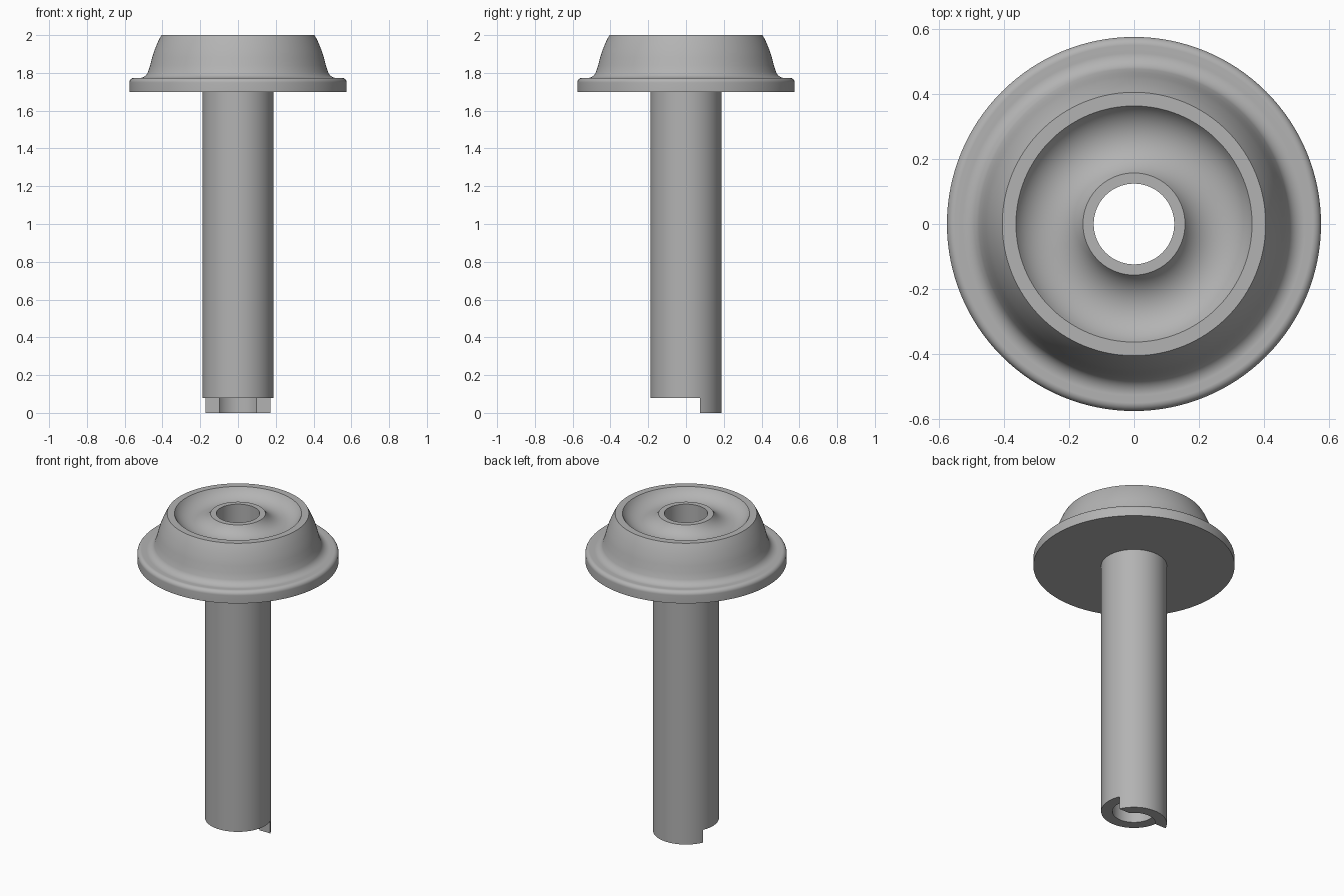
import bpy, bmesh, math
from mathutils import Vector

cube = bpy.data.objects.get("Cube")
if cube:
    bpy.data.objects.remove(cube, do_unlink=True)

STEPS = 128
BORE, SHAFT = 0.124, 0.188
HUB, LIP, RIM = 0.157, 0.363, 0.405
FLANGE_Z, TOP = 1.70, 2.0

steel = bpy.data.materials.new("steel grey")
steel.use_nodes = True
grey = (0.45, 0.45, 0.45, 1)
steel.diffuse_color = grey
steel.node_tree.nodes["Principled BSDF"].inputs["Base Color"].default_value = grey


def arc(cx, cz, radius, start, end, n):
    """Points on an arc in the radius/height plane, angles in degrees."""
    angles = [math.radians(start + (end - start) * i / n) for i in range(n + 1)]
    return [(cx + radius * math.cos(a), cz + radius * math.sin(a)) for a in angles]


def lathe(name, profile):
    """Revolve a closed radius/height profile about z."""
    bm = bmesh.new()
    verts = [bm.verts.new((r, 0, z)) for r, z in profile]
    edges = [bm.edges.new((v, verts[i - 1])) for i, v in enumerate(verts)]
    bmesh.ops.spin(bm, geom=verts + edges, cent=(0, 0, 0), axis=(0, 0, 1),
                   angle=math.tau, steps=STEPS, use_duplicate=False)
    bmesh.ops.remove_doubles(bm, verts=bm.verts[:], dist=1e-5)
    bmesh.ops.recalc_face_normals(bm, faces=bm.faces[:])
    mesh = bpy.data.meshes.new(name)
    bm.to_mesh(mesh)
    bm.free()
    mesh.materials.append(steel)
    obj = bpy.data.objects.new(name, mesh)
    bpy.context.collection.objects.link(obj)
    return obj


# Hollow shaft running up into the flanged wheel
profile = [(BORE, 0), (SHAFT, 0), (SHAFT, FLANGE_Z)]
# Flange with a rounded shoulder
profile += [(0.575, FLANGE_Z)] + arc(0.55, 1.749, 0.025, 0, 90, 8)
# Hollow fillet up to the tread
profile += arc(0.525, 1.824, 0.052, 270, 203, 8)
# Tapered tread, curving in towards the rim
profile += [(0.465, 1.84), (0.455, 1.88), (0.444, 1.915), (0.432, 1.945),
            (0.419, 1.975), (RIM, TOP)]
# Dished face between rim and hub
half = (LIP - HUB) / 2
slope = 60
radius = half / math.sin(math.radians(slope))
centre_z = TOP + radius * math.cos(math.radians(slope))
profile += arc((LIP + HUB) / 2, centre_z, radius, 270 + slope, 270 - slope, 20)
profile += [(BORE, TOP)]
wheel = lathe("wheel_and_shaft", profile)

# Cut the shaft foot away, leaving a drive tab at the back
bpy.ops.mesh.primitive_cube_add(size=1, location=(0, -0.425, -0.02))
cutter = bpy.context.object
cutter.name = "foot_cutter"
cutter.scale = (1, 1, 0.2)
cutter.hide_render = True
cut = wheel.modifiers.new("drive_tab", "BOOLEAN")
cut.operation = "DIFFERENCE"
cut.solver = "EXACT"
cut.object = cutter
bpy.ops.object.select_all(action="DESELECT")
wheel.select_set(True)
bpy.context.view_layer.objects.active = wheel
bpy.ops.object.modifier_apply(modifier=cut.name)
bpy.data.objects.remove(cutter, do_unlink=True)
bpy.ops.object.shade_smooth_by_angle(angle=math.radians(28))
